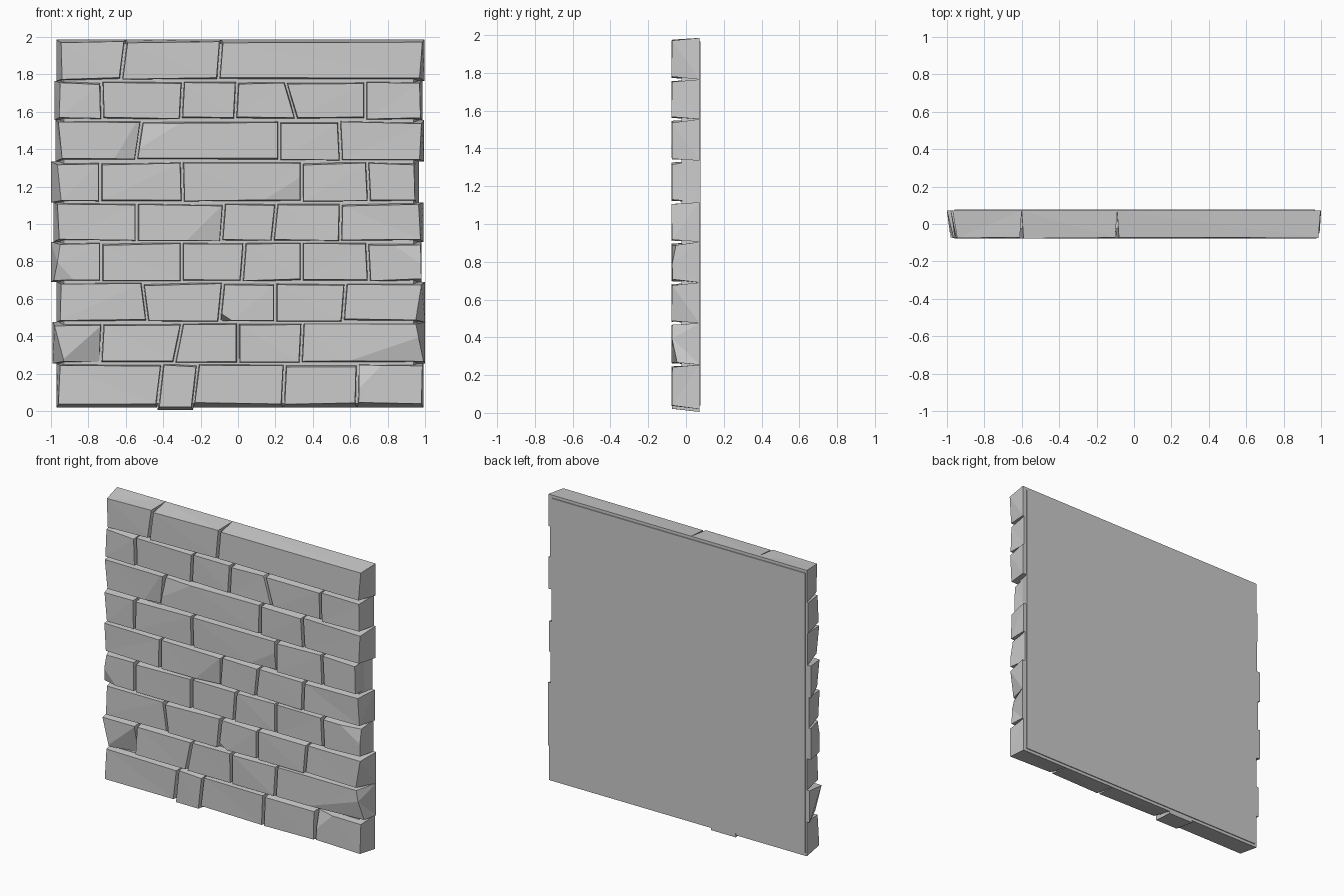
import bpy, bmesh, random
from mathutils import Vector

if "Cube" in bpy.data.objects:
    bpy.data.objects.remove(bpy.data.objects["Cube"])

random.seed(4)
FRONT, BACK = -0.075, 0.072

# Courses from bottom to top:
# joint heights (bottom, top), outer back x (left, right), joints as (x bottom, x top)
COURSES = [
    (0.02, 0.255, -0.97, 0.99, [(-.96, -.95), (-.43, -.405), (-.24, -.215), (.24, .25), (.635, .64), (.98, .985)]),
    (0.255, 0.475, -0.99, 1.0, [(-.93, -.98), (-.735, -.725), (-.34, -.30), (0, 0), (.335, .345), (.99, .95)]),
    (0.475, 0.69, -0.97, 1.0, [(-.95, -.945), (-.485, -.51), (-.10, -.08), (.20, .20), (.56, .575), (.95, .98)]),
    (0.69, 0.905, -1.0, 0.98, [(-.98, -.95), (-.73, -.73), (-.30, -.30), (.02, .035), (.34, .34), (.70, .69), (.98, .975)]),
    (0.905, 1.115, -0.985, 0.99, [(-.955, -.965), (-.54, -.54), (-.09, -.075), (.185, .205), (.545, .55), (.975, .965)]),
    (1.115, 1.335, -1.0, 0.955, [(-.945, -.965), (-.735, -.735), (-.295, -.30), (.34, .34), (.70, .69), (.945, .94)]),
    (1.335, 1.555, -0.975, 0.995, [(-.94, -.96), (-.545, -.515), (.22, .22), (.55, .54), (.97, .98)]),
    (1.555, 1.765, -0.98, 0.985, [(-.955, -.95), (-.725, -.73), (-.305, -.295), (-.015, -.005), (.31, .255), (.68, .68), (.975, .97)]),
    (1.765, 1.985, -0.97, 0.997, [(-.94, -.945), (-.625, -.60), (-.105, -.09), (.97, .985)]),
]

# Chipped corners: (course, brick) -> (right?, top?, size x, size z, size y)
CHIPS = {
    (1, 0): (1, 0, .20, .17, .05), (1, 4): (1, 0, .40, .15, .03),
    (0, 4): (0, 1, .12, .12, .03), (2, 2): (0, 0, .06, .04, .06),
    (3, 0): (0, 0, .10, .12, .03), (3, 5): (1, 1, .15, .10, .02),
    (4, 1): (1, 0, .16, .17, .02), (6, 0): (1, 0, .10, .16, .02),
    (5, 2): (1, 0, .2, .12, .015), (6, 1): (0, 1, .2, .12, .015),
}


def j(a):
    return random.uniform(-a, a)


def chip(bm, corner, right, top, sx, sz, sy):
    # slice one front corner off a brick
    x, z = (-1 if right else 1), (-1 if top else 1)
    n = Vector((x / sx, 1 / sy, z / sz)).normalized()
    co = corner + Vector((x * sx, 0, 0))
    r = bmesh.ops.bisect_plane(bm, geom=bm.verts[:] + bm.edges[:] + bm.faces[:],
                               plane_co=co, plane_no=n, clear_inner=True)
    cut = [e for e in r["geom_cut"] if isinstance(e, bmesh.types.BMEdge)]
    bmesh.ops.contextual_create(bm, geom=cut)


def brick(front, back, chip_data):
    bm = bmesh.new()
    f = [bm.verts.new(p) for p in front]
    b = [bm.verts.new(p) for p in back]
    bm.faces.new(f)
    bm.faces.new(b[::-1])
    for i in range(4):
        k = (i + 1) % 4
        bm.faces.new((f[k], f[i], b[i], b[k]))
    if chip_data:
        right, top = chip_data[:2]
        chip(bm, Vector(front[(2 if right else 3) if top else (1 if right else 0)]), *chip_data)
    bmesh.ops.triangulate(bm, faces=bm.faces[:])
    bmesh.ops.recalc_face_normals(bm, faces=bm.faces[:])
    me = bpy.data.meshes.new("tmp")
    bm.to_mesh(me)
    bm.free()
    return me


def add_object(name, bm):
    me = bpy.data.meshes.new(name)
    bm.to_mesh(me)
    bm.free()
    bpy.context.collection.objects.link(bpy.data.objects.new(name, me))


# Brick courses: tapered blocks touching at the back, open joints at the front
for ci, (z0, z1, xl, xr, joints) in enumerate(COURSES):
    course = bmesh.new()
    last = len(joints) - 2
    for bi in range(last + 1):
        (lb, lt), (rb, rt) = joints[bi], joints[bi + 1]
        gl = 0 if bi == 0 else .010
        gr = 0 if bi == last else .010
        bot = z0 + (.022 if ci == 0 else .012)
        top = z1 - .014
        bz = z0
        if (ci, bi) == (0, 1):  # sagging short brick
            bot, bz = .025, .005
        front = [(lb + gl, FRONT + j(.003), bot + j(.006)), (rb - gr, FRONT + j(.003), bot + j(.006)),
                 (rt - gr, FRONT + j(.003), top + j(.006)), (lt + gl, FRONT + j(.003), top + j(.006))]
        bl = (xl, xl) if bi == 0 else (lb, lt)
        br = (xr, xr) if bi == last else (rb, rt)
        back = [(bl[0], BACK, bz), (br[0], BACK, bz), (br[1], BACK, z1), (bl[1], BACK, z1)]
        me = brick(front, back, CHIPS.get((ci, bi)))
        course.from_mesh(me)
        bpy.data.meshes.remove(me)
    add_object("brick_course_%d" % (ci + 1), course)

# Backing slab: groove floor and flat back of the wall
slab = bmesh.new()
bmesh.ops.create_cube(slab, size=1)
for v in slab.verts:
    v.co.x = .953 if v.co.x > 0 else -.945
    v.co.z = 1.965 if v.co.z > 0 else .04
    if v.co.y > 0:
        v.co.y = .078
        v.co.x *= 1.015
    else:
        v.co.y = -.025
        v.co.x *= .985
add_object("backing_slab", slab)
